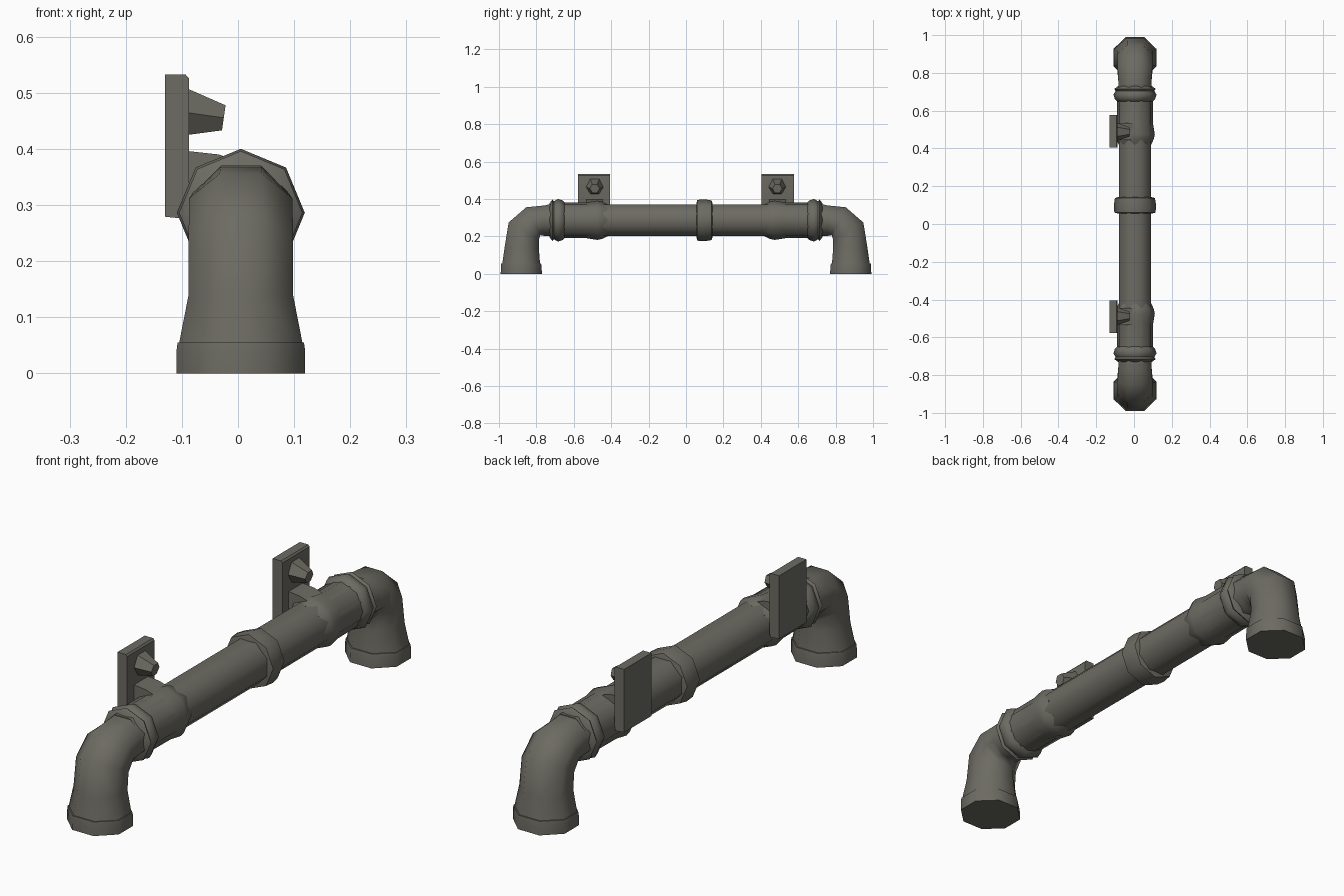
import bpy, bmesh, math
from mathutils import Vector

if "Cube" in bpy.data.objects:
    bpy.data.objects.remove(bpy.data.objects["Cube"])

mat = bpy.data.materials.new("dark olive grey metal")
mat.diffuse_color = (0.15, 0.146, 0.123, 1)
mat.use_nodes = True
mat.node_tree.nodes["Principled BSDF"].inputs["Base Color"].default_value = mat.diffuse_color
CX, CZ, SIDES = 0.005, 0.286, 8


def finish(name, bm, angle=50):
    bmesh.ops.recalc_face_normals(bm, faces=bm.faces)
    me = bpy.data.meshes.new(name)
    bm.to_mesh(me)
    bm.free()
    me.materials.append(mat)
    for p in me.polygons:
        p.use_smooth = True
    me.set_sharp_from_angle(angle=math.radians(angle))
    ob = bpy.data.objects.new(name, me)
    bpy.context.collection.objects.link(ob)
    return ob


def loft(name, rings, cx=CX, turn=0.5, grow=1.06):
    """Rings are (outer y, outer z, inner y, inner z, half width in x)."""
    bm = bmesh.new()
    loops = []
    for oy, oz, iy, iz, w in rings:
        o, i = Vector((cx, oy, oz)), Vector((cx, iy, iz))
        mid, half = (o + i) / 2, (o - i) / 2 * grow
        loop = []
        for k in range(SIDES):
            a = 2 * math.pi * (k + turn) / SIDES
            loop.append(bm.verts.new(mid + half * math.cos(a) + Vector((w * grow * math.sin(a), 0, 0))))
        loops.append(loop)
    for a, b in zip(loops, loops[1:]):
        for k in range(SIDES):
            n = (k + 1) % SIDES
            bm.faces.new((a[k], a[n], b[n], b[k]))
    bm.faces.new(loops[0])
    bm.faces.new(loops[-1])
    return finish(name, bm)


def sleeve(name, profile, turn=0.0, grow=1.0):
    """Ring around the horizontal pipe from (y, radius) pairs."""
    return loft(name, [(y, CZ + r, y, CZ - r, r) for y, r in profile], turn=turn, grow=grow)


def prism(name, outline, y0, y1):
    """Extrude an (x, z) outline along y."""
    bm = bmesh.new()
    f = bm.faces.new([bm.verts.new((x, y0, z)) for x, z in outline])
    ext = bmesh.ops.extrude_face_region(bm, geom=[f])["geom"]
    bmesh.ops.translate(bm, vec=(0, y1 - y0, 0), verts=[v for v in ext if isinstance(v, bmesh.types.BMVert)])
    return finish(name, bm, 30)


# long horizontal pipe and its off-centre joint
sleeve("main_pipe", [(-0.74, 0.086), (0.74, 0.086)], 0.5, 1.06)
sleeve("middle_collar", [(0.056, 0.09), (0.06, 0.109), (0.1, 0.112), (0.137, 0.106), (0.142, 0.09)])

for s, side in ((-1, "front"), (1, "back")):
    # elbow running down into the foot
    loft(side + "_elbow", [(s * oy, oz, s * iy, iz, w) for oy, oz, iy, iz, w in (
        (0.72, 0.372, 0.72, 0.2, 0.088),
        (0.765, 0.366, 0.755, 0.2, 0.09),
        (0.855, 0.357, 0.778, 0.205, 0.094),
        (0.95, 0.275, 0.785, 0.18, 0.095),
        (0.972, 0.14, 0.785, 0.14, 0.095),
        (0.985, 0.05, 0.778, 0.05, 0.113))])
    # foot flange
    loft(side + "_foot", [(s * 0.99, 0.055, s * 0.773, 0.055, 0.115),
                          (s * 0.992, 0.04, s * 0.77, 0.04, 0.117),
                          (s * 0.993, 0.0, s * 0.768, 0.0, 0.117)])
    # raised collar between elbow and pipe
    sleeve(side + "_elbow_collar", [(s * y, r) for y, r in (
        (0.645, 0.09), (0.66, 0.106), (0.685, 0.114), (0.705, 0.102), (0.715, 0.11), (0.73, 0.09))])
    # flared clamp carrying the plate
    sleeve(side + "_clamp", [(s * y, r) for y, r in (
        (0.42, 0.086), (0.45, 0.1), (0.475, 0.105), (0.53, 0.096), (0.66, 0.095))])

    # upright plate beside the pipe
    y0, y1 = sorted((s * 0.405, s * 0.578))
    prism(side + "_plate", [(-0.13, 0.279), (-0.092, 0.275), (-0.087, 0.29),
                            (-0.087, 0.525), (-0.093, 0.532), (-0.13, 0.532)], y0, y1)
    # gusset joining plate to clamp
    prism(side + "_gusset", [(-0.09, 0.27), (-0.09, 0.396), (-0.035, 0.39), (0.01, 0.375), (0.0, 0.3)],
          s * 0.49 - 0.045, s * 0.49 + 0.045)
    # tapered bolt on the plate
    bm = bmesh.new()
    bmesh.ops.create_cone(bm, cap_ends=True, segments=6, radius1=0.048, radius2=0.026, depth=0.068)
    bolt = finish(side + "_bolt", bm)
    bolt.rotation_euler = (0, math.radians(98), 0)
    bolt.location = (-0.059, s * 0.488, 0.46)
